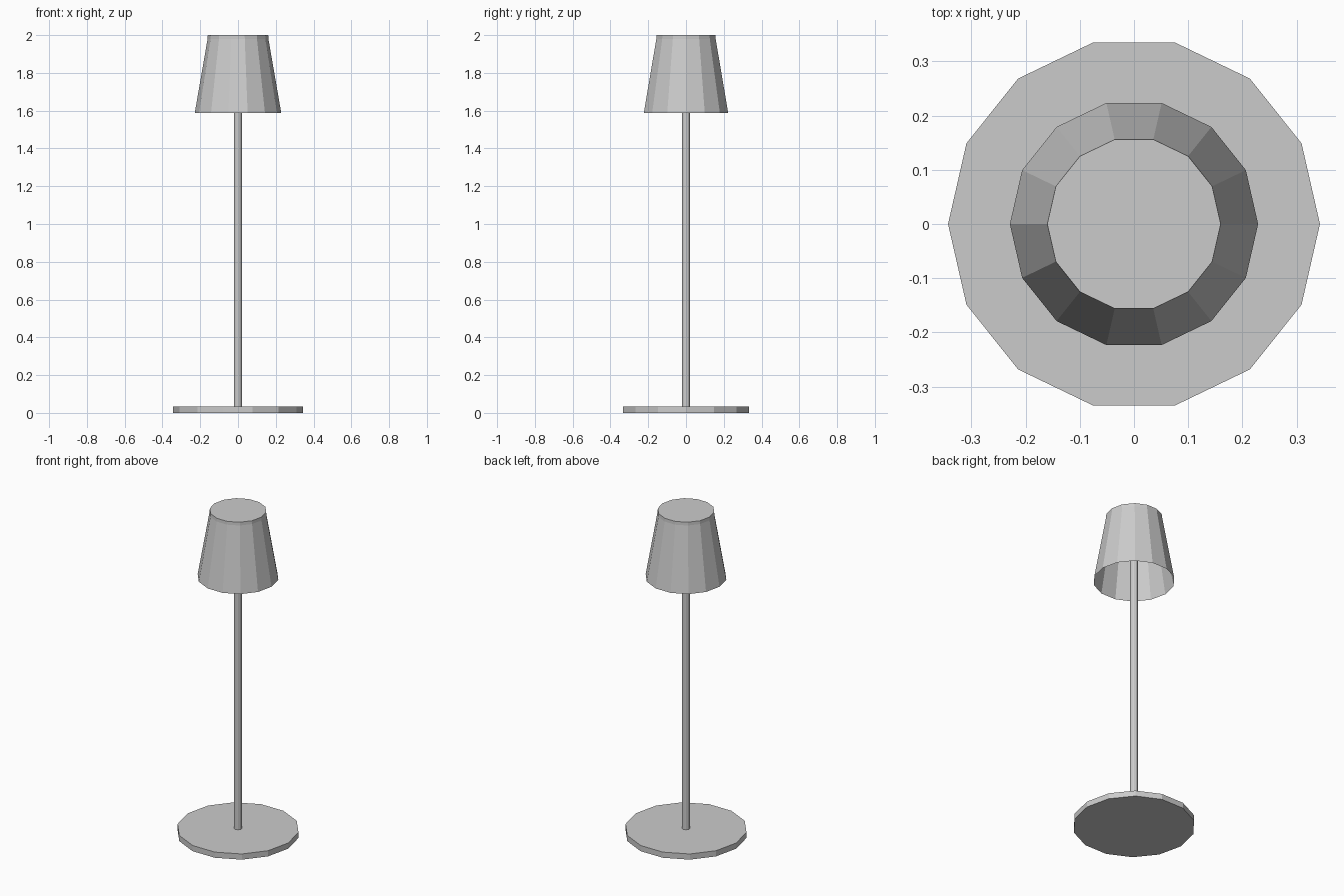
import bpy, bmesh
from math import cos, sin, tau

if "Cube" in bpy.data.objects:
    bpy.data.objects.remove(bpy.data.objects["Cube"])

SIDES = 14


def lathe(name, profile, cap_bottom=True, cap_top=True):
    """Revolve (radius, z) points into a flat-faced part."""
    bm = bmesh.new()
    rings = [[bm.verts.new((r * cos(tau * i / SIDES), r * sin(tau * i / SIDES), z))
              for i in range(SIDES)] for r, z in profile]
    for low, high in zip(rings, rings[1:]):
        for i in range(SIDES):
            j = (i + 1) % SIDES
            bm.faces.new((low[i], low[j], high[j], high[i]))
    if cap_bottom:
        bm.faces.new(rings[0][::-1])
    if cap_top:
        bm.faces.new(rings[-1])
    mesh = bpy.data.meshes.new(name)
    bm.to_mesh(mesh)
    bm.free()
    obj = bpy.data.objects.new(name, mesh)
    bpy.context.collection.objects.link(obj)
    return obj


# Round foot plate
lathe("base", [(0.343, 0), (0.343, 0.035)])

# Slim upright, running up inside the shade
lathe("pole", [(0.022, 0.035), (0.022, 1.98)], cap_bottom=False)

# Tapered shade: open below, closed on top with a short upright rim
lathe("shade", [(0.229, 1.588), (0.161, 1.98), (0.16, 2.0)], cap_bottom=False)
